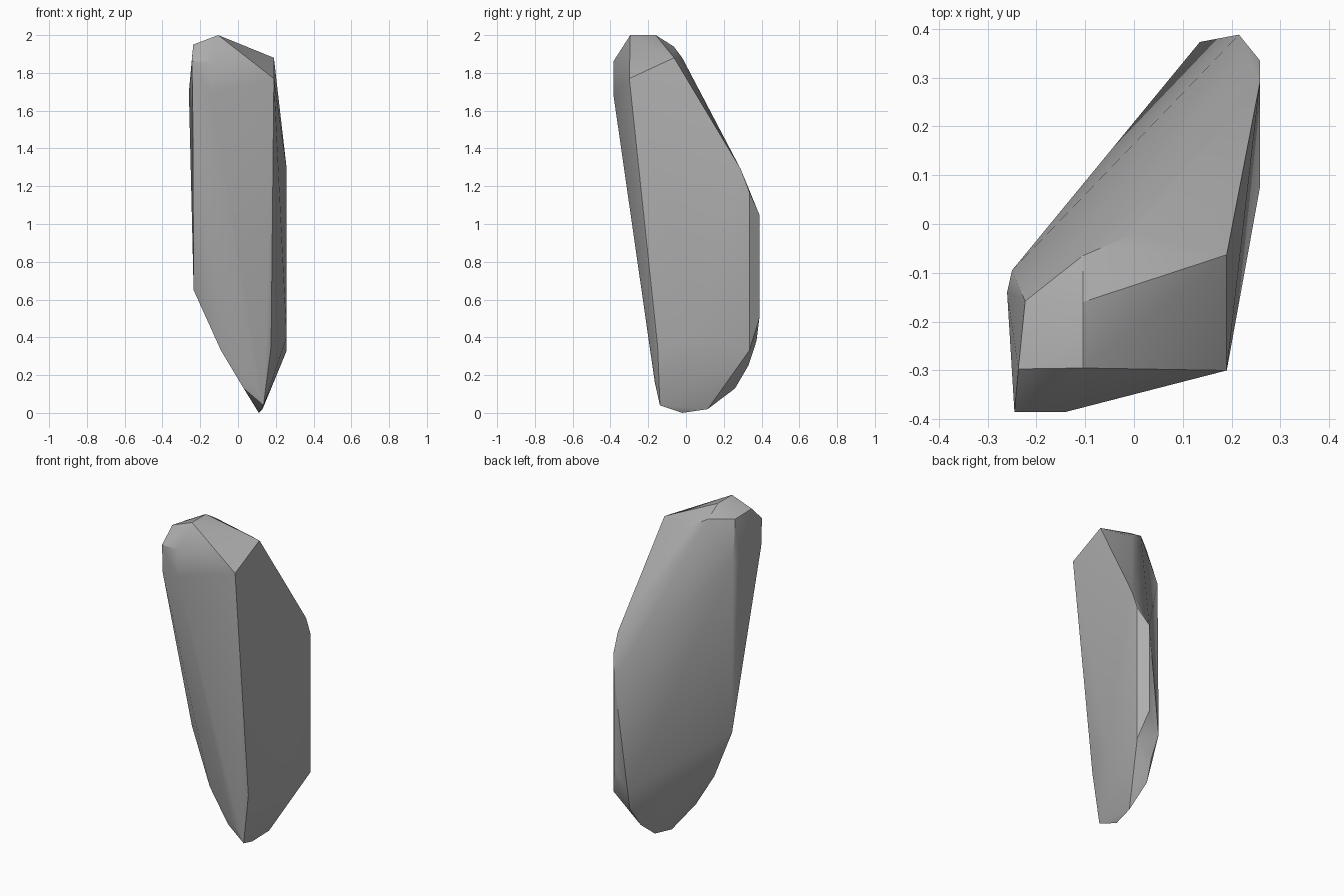
import bpy
import bmesh
from math import radians

cube = bpy.data.objects.get("Cube")
if cube:
    bpy.data.objects.remove(cube, do_unlink=True)

# Stone material
stone = bpy.data.materials.new("grey stone")
stone.use_nodes = True
grey = (0.42, 0.42, 0.42, 1)
stone.diffuse_color = grey
stone.node_tree.nodes["Principled BSDF"].inputs["Base Color"].default_value = grey

# Corners of the chipped crown, the flanks and the pointed foot
crown = [(-.105, -.295, 2), (-.105, -.16, 2), (-.237, -.297, 1.95), (-.223, -.158, 1.935),
         (-.105, -.065, 1.94), (0, -.02, 1.88), (.19, -.063, 1.88), (.19, -.3, 1.77)]
flanks = [(-.245, -.385, 1.86), (-.14, -.385, 1.86), (-.24, -.385, 1.69), (-.14, -.385, 1.69),
          (-.26, -.14, 1.7), (-.25, -.095, 1.7), (-.235, -.11, .65),
          (.258, .29, 1.29), (.258, .335, 1.17), (.215, .388, 1.05), (.215, .388, .5),
          (.135, .373, .38), (.258, .335, .33), (.258, .075, .4)]
foot = [(.175, -.15, .35), (-.09, -.145, .33), (.08, -.165, .16), (.135, -.138, .04),
        (.03, -.14, .13), (.11, -.02, 0), (.13, .115, .02), (.125, .26, .13), (.15, .33, .25)]

# Wrap the corners in a faceted shell
bm = bmesh.new()
for corner in crown + flanks + foot:
    bm.verts.new(corner)
hull = bmesh.ops.convex_hull(bm, input=bm.verts)
loose = {v for v in hull["geom_interior"] + hull["geom_unused"]
         if isinstance(v, bmesh.types.BMVert) and v.is_valid}
bmesh.ops.delete(bm, geom=list(loose), context="VERTS")
bmesh.ops.dissolve_limit(bm, angle_limit=radians(1), verts=bm.verts, edges=bm.edges)
bmesh.ops.recalc_face_normals(bm, faces=bm.faces)
mesh = bpy.data.meshes.new("standing_stone")
bm.to_mesh(mesh)
bm.free()
mesh.materials.append(stone)

rock = bpy.data.objects.new("standing_stone", mesh)
bpy.context.collection.objects.link(rock)
bpy.ops.object.select_all(action="DESELECT")
rock.select_set(True)
bpy.context.view_layer.objects.active = rock
bpy.ops.object.shade_smooth_by_angle(angle=radians(30))
